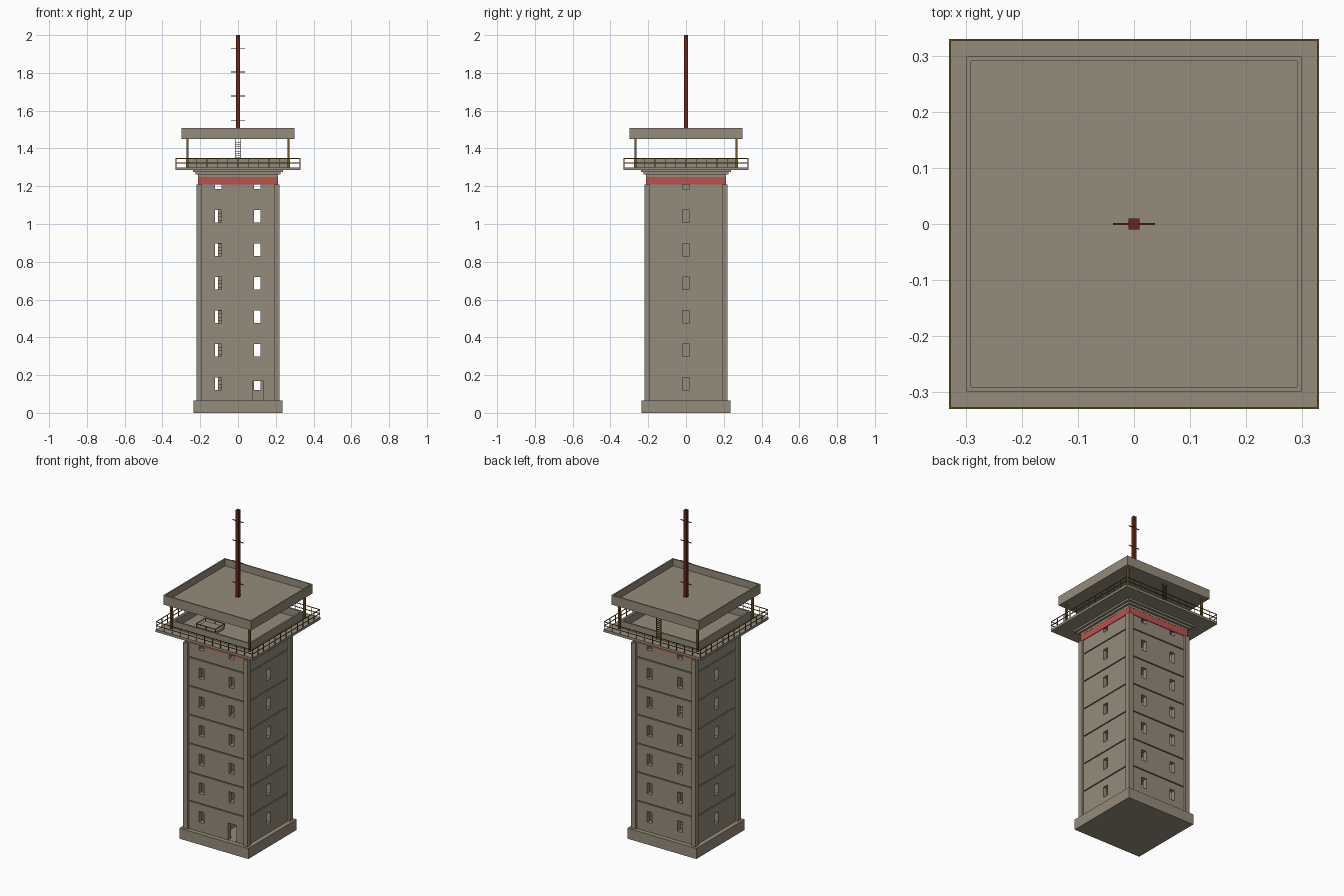
import bpy, bmesh, math
from mathutils import Matrix, Vector

old = bpy.data.objects.get("Cube")
if old:
    bpy.data.objects.remove(old, do_unlink=True)


def material(name, rgb):
    m = bpy.data.materials.new(name)
    m.use_nodes = True
    m.diffuse_color = (*rgb, 1)
    m.node_tree.nodes["Principled BSDF"].inputs["Base Color"].default_value = (*rgb, 1)
    return m


CONCRETE = material("concrete", (0.30, 0.26, 0.195))
RED = material("red_paint", (0.50, 0.085, 0.075))
MAST = material("dark_red_steel", (0.14, 0.02, 0.008))
BRASS = material("ochre_steel", (0.17, 0.11, 0.02))


def make(name, bm, mat):
    bmesh.ops.recalc_face_normals(bm, faces=bm.faces)
    me = bpy.data.meshes.new(name)
    bm.to_mesh(me)
    bm.free()
    me.materials.append(mat)
    ob = bpy.data.objects.new(name, me)
    bpy.context.scene.collection.objects.link(ob)
    return ob


def add_box(bm, x0, x1, y0, y1, z0, z1):
    mid = Vector(((x0 + x1) / 2, (y0 + y1) / 2, (z0 + z1) / 2))
    size = Matrix.Diagonal((x1 - x0, y1 - y0, z1 - z0, 1))
    bmesh.ops.create_cube(bm, size=1, matrix=Matrix.Translation(mid) @ size)


def boxes(name, mat, items):
    bm = bmesh.new()
    for it in items:
        add_box(bm, *it)
    return make(name, bm, mat)


def square(h, z0, z1):
    return (-h, h, -h, h, z0, z1)


def ring(name, mat, outer, inner, z0, z1):
    # square tube with a real wall thickness
    bm = bmesh.new()
    corners = [(-1, -1), (1, -1), (1, 1), (-1, 1)]
    loops = [[bm.verts.new((sx * h, sy * h, z)) for sx, sy in corners]
             for h, z in ((outer, z0), (outer, z1), (inner, z1), (inner, z0))]
    for a in range(4):
        p, q = loops[a], loops[(a + 1) % 4]
        for i in range(4):
            j = (i + 1) % 4
            bm.faces.new((p[i], p[j], q[j], q[i]))
    return make(name, bm, mat)


BASE, BAND, DECK, ROOF = 0.065, 1.21, 1.30, 1.45
STOREY = 0.177
WALL, INNER, PIER = 0.208, 0.18, 0.22

# Plinth, walls and corner piers
boxes("plinth", CONCRETE, [square(0.235, 0, BASE)])
walls = ring("tower_walls", CONCRETE, WALL, INNER, BASE, 1.25)
boxes("corner_piers", CONCRETE,
      [(min(sx * 0.19, sx * PIER), max(sx * 0.19, sx * PIER),
        min(sy * 0.19, sy * PIER), max(sy * 0.19, sy * PIER), BASE, BAND)
       for sx in (-1, 1) for sy in (-1, 1)])

# Window, door and joint openings
cuts = []
for s in (-1, 1):
    near, far = sorted((s * 0.16, s * 0.25))
    g0, g1 = sorted((s * 0.201, s * 0.25))
    for i in range(7):
        z = 0.155 + i * STOREY
        z0, z1 = z - 0.033, min(z + 0.033, BAND + 0.005)
        for x in (-0.104, 0.102):
            if not (s < 0 and i == 0 and x > 0):
                cuts.append((x - 0.017, x + 0.017, near, far, z0, z1))
        cuts.append((near, far, -0.018, 0.018, z0, z1))
    for i in range(6):
        z = 0.237 + i * STOREY
        cuts.append((-0.195, 0.195, g0, g1, z - 0.003, z + 0.003))
        cuts.append((g0, g1, -0.195, 0.195, z - 0.003, z + 0.003))
cuts.append((0.079, 0.135, -0.25, -0.16, BASE + 0.001, 0.17))
cutter = boxes("opening_cutter", CONCRETE, cuts)
cutter.hide_render = True
mod = walls.modifiers.new("openings", "BOOLEAN")
mod.object, mod.operation, mod.solver = cutter, "DIFFERENCE", "EXACT"
bpy.context.view_layer.objects.active = walls
bpy.ops.object.modifier_apply(modifier=mod.name)
bpy.data.objects.remove(cutter, do_unlink=True)

# Interior: dividing wall, floors and stair flights
boxes("dividing_wall", CONCRETE, [(-0.01, 0.01, -0.15, 0.15, BASE, DECK - 0.02)])
boxes("floors", CONCRETE,
      [(0.01, INNER, -INNER, INNER, z - 0.004, z + 0.004)
       for z in (0.237 + i * STOREY for i in range(6))])
steps = []
for i in range(6):
    for k in range(10):
        y = (-0.13 + k * 0.026) * (1 if i % 2 else -1)
        z = BASE + i * STOREY + (k + 1) * STOREY / 10
        steps.append((-0.105, -0.02, y - 0.013, y + 0.013, z - 0.02, z))
boxes("stair_flights", CONCRETE, steps)

# Red band and stepped cornice carrying the deck
ring("red_band", RED, 0.212, 0.2, BAND, 1.25)
for i in range(3):
    z = 1.25 + i * 0.012
    boxes(f"cornice_step_{i + 1}", CONCRETE, [square(0.213 + i * 0.013, z, z + 0.012)])
boxes("deck", CONCRETE, [square(0.33, 1.285, DECK)])
ring("parapet", CONCRETE, 0.262, 0.252, DECK, 1.345)

# Deck railing: two rails and evenly spaced posts on all sides
R, T, N = 0.328, 0.0018, 12
for i, z in enumerate((1.323, 1.347)):
    ring(f"rail_{i + 1}", BRASS, R + T, R - T, z - T, z + T)
spots = set()
for i in range(N + 1):
    t = round(-R + 2 * R * i / N, 4)
    spots |= {(t, -R), (t, R), (-R, t), (R, t)}
boxes("rail_posts", BRASS,
      [(x - T, x + T, y - T, y + T, DECK, 1.347) for x, y in sorted(spots)])

# Stair head on the deck with a low guard
boxes("stair_head", CONCRETE, [(-0.13, 0.0, -0.22, -0.13, 1.315, 1.33),
                               (-0.10, -0.03, -0.20, -0.15, DECK, 1.315)])
boxes("stair_head_guard", BRASS,
      [(-0.13, 0.0, y - T, y + T, 1.345, 1.349) for y in (-0.22, -0.13)]
      + [(x - T, x + T, -0.22, -0.13, 1.345, 1.349) for x in (-0.13, 0.0)]
      + [(x - T, x + T, y - T, y + T, 1.33, 1.349)
         for x in (-0.13, -0.065, 0.0) for y in (-0.22, -0.13)])

# Roof posts, roof tray and access ladder
boxes("roof_posts", BRASS,
      [(x - 0.006, x + 0.006, y - 0.006, y + 0.006, DECK, ROOF)
       for x in (-0.267, 0.267) for y in (-0.267, 0.267)])
boxes("roof_slab", CONCRETE, [square(0.295, ROOF, 1.465)])
ring("roof_lip", CONCRETE, 0.299, 0.291, ROOF, 1.508)
boxes("ladder", BRASS,
      [(x - 0.002, x + 0.002, 0.262, 0.268, DECK, ROOF) for x in (-0.015, 0.015)]
      + [(-0.015, 0.015, 0.262, 0.268, z, z + 0.003)
         for z in (DECK + 0.012 * (k + 1) for k in range(11))])

# Mast with crossbars
boxes("mast", MAST, [square(0.01, 1.46, 2.0)])
boxes("mast_crossbars", MAST,
      [(-0.037, 0.037, -0.002, 0.002, z - 0.002, z + 0.002)
       for z in (1.547, 1.677, 1.805, 1.93)])
